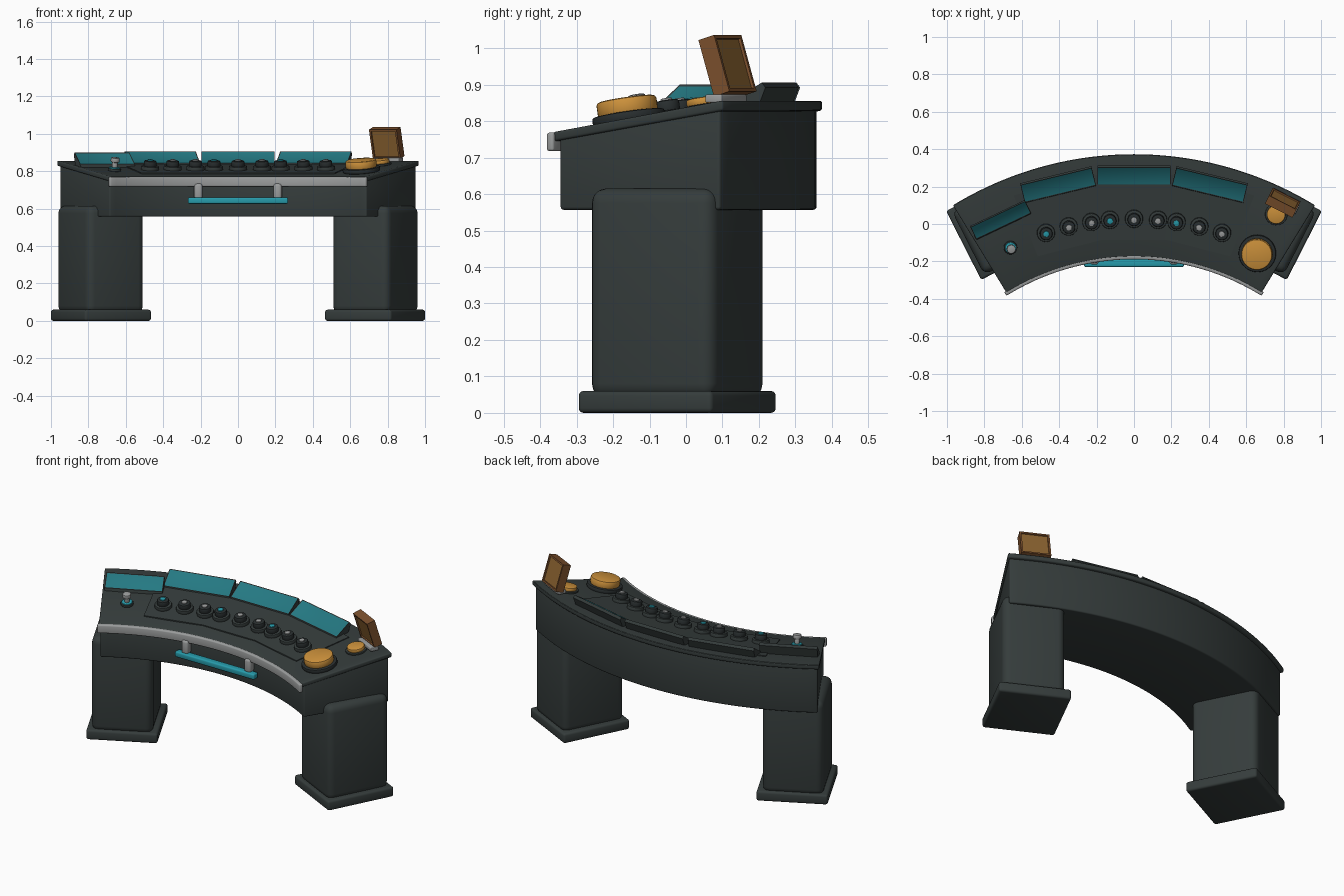
import bpy, bmesh, math
from mathutils import Matrix, Vector

if "Cube" in bpy.data.objects:
    bpy.data.objects.remove(bpy.data.objects["Cube"])

CY = -1.48                      # centre of the desk arcs
R0, R1 = 1.305, 1.853           # inner and outer radius of the worktop
Z0, Z1 = 0.77, 0.857            # worktop height at inner and outer edge
SLOPE = math.atan2(Z1 - Z0, R1 - R0)


def mat(name, rgb):
    m = bpy.data.materials.new(name)
    m.diffuse_color = (*rgb, 1)
    m.use_nodes = True
    m.node_tree.nodes["Principled BSDF"].inputs["Base Color"].default_value = m.diffuse_color
    return m


DARK = mat("dark_grey", (0.036, 0.046, 0.045))
BLACK = mat("near_black", (0.022, 0.028, 0.029))
SCREEN = mat("deep_teal", (0.018, 0.19, 0.225))
TEAL = mat("bright_teal", (0.02, 0.33, 0.41))
SILVER = mat("silver", (0.33, 0.34, 0.34))
ORANGE = mat("orange", (0.62, 0.29, 0.045))
BROWN = mat("brown", (0.20, 0.08, 0.026))
TAN = mat("tan_brown", (0.26, 0.125, 0.03))


def surf(r):
    return Z0 + (r - R0) * math.tan(SLOPE)


def place(deg, r, z=None, tilt=True):
    """Frame on the worktop at an angle and radius, local y pointing outward."""
    a = math.radians(deg)
    m = Matrix.Translation((r * math.sin(a), CY + r * math.cos(a), surf(r) if z is None else z))
    m = m @ Matrix.Rotation(-a, 4, 'Z')
    return m @ Matrix.Rotation(SLOPE, 4, 'X') if tilt else m


def finish(bm, name, materials, matrix=Matrix(), bevel=0, segs=3):
    bmesh.ops.recalc_face_normals(bm, faces=bm.faces)
    if bevel:
        edges = [e for e in bm.edges if e.calc_face_angle(0) > 0.5]
        bmesh.ops.bevel(bm, geom=edges, offset=bevel, segments=segs, profile=0.5,
                        affect='EDGES', clamp_overlap=True)
    bm.transform(matrix)
    me = bpy.data.meshes.new(name)
    bm.to_mesh(me)
    bm.free()
    for m in materials:
        me.materials.append(m)
    ob = bpy.data.objects.new(name, me)
    bpy.context.collection.objects.link(ob)
    return ob


def sweep(name, profile, half_deg, steps, m, bevel=0):
    """Sweep a closed (radius, height) profile along the desk arc."""
    bm = bmesh.new()
    rings = []
    for i in range(steps + 1):
        a = math.radians(half_deg * (2 * i / steps - 1))
        rings.append([bm.verts.new((r * math.sin(a), CY + r * math.cos(a), z)) for r, z in profile])
    n = len(profile)
    for p, q in zip(rings, rings[1:]):
        for k in range(n):
            bm.faces.new((p[k], p[(k + 1) % n], q[(k + 1) % n], q[k]))
    bm.faces.new(rings[0])
    bm.faces.new(rings[-1][::-1])
    return finish(bm, name, [m], bevel=bevel)


def box(name, size, m, matrix, bevel=0, segs=3):
    bm = bmesh.new()
    bmesh.ops.create_cube(bm, size=1, matrix=Matrix.Diagonal((*size, 1)))
    return finish(bm, name, [m], matrix, bevel, segs)


def disc(name, radius, z0, z1, m, matrix, bevel=0.004, sides=32):
    bm = bmesh.new()
    bmesh.ops.create_cone(bm, cap_ends=True, segments=sides, radius1=radius, radius2=radius,
                          depth=z1 - z0, matrix=Matrix.Translation((0, 0, (z0 + z1) / 2)))
    return finish(bm, name, [m], matrix, bevel, 2)


def screen(name, width, matrix, depth_scale=1):
    """Tilted casing with an inset display on its sloping face."""
    prof = [(-.058, -.014), (-.053, .005), (.043, .067), (.053, .053), (.032, -.002)]
    bm = bmesh.new()
    ends = [[bm.verts.new((s * width / 2, y * depth_scale, z)) for y, z in prof] for s in (-1, 1)]
    n = len(prof)
    for k in range(n):
        f = bm.faces.new((ends[0][k], ends[0][(k + 1) % n], ends[1][(k + 1) % n], ends[1][k]))
        if k == 1:
            display = f
    bm.faces.new(ends[0])
    bm.faces.new(ends[1])
    bmesh.ops.recalc_face_normals(bm, faces=bm.faces)
    bmesh.ops.inset_region(bm, faces=[display], thickness=0.006, depth=-0.002)
    display.material_index = 1
    return finish(bm, name, [DARK, SCREEN], matrix)


# Curved desk body, worktop and front trim
sweep("desk_body", [(1.325, .557), (1.325, .755), (1.838, .838), (1.838, .557)], 31.2, 40, DARK, .008)
sweep("worktop", [(R0, Z0 - .026), (R0, Z0), (R1, Z1), (R1, Z1 - .028)], 31.5, 40, DARK, .007)
sweep("front_trim", [(1.291, .718), (1.291, .768), (1.314, .770), (1.314, .718)], 31.9, 40, SILVER, .007)
sweep("control_plate", [(1.405, surf(1.405) - .004), (1.405, surf(1.405) + .005),
                        (1.755, surf(1.755) + .005), (1.755, surf(1.755) - .004)], 21.5, 3, DARK)

# Pedestal legs and feet
for s, side in ((-1, "left"), (1, "right")):
    turn = Matrix.Rotation(-s * math.radians(27), 4, 'Z')
    box(side + "_leg", (.342, .382, .575), DARK,
        Matrix.Translation((s * .735, -.024, .328)) @ turn, .04, 4)
    box(side + "_foot", (.399, .413, .06), DARK,
        Matrix.Translation((s * .733, -.024, .03)) @ turn, .013)

# Front handle with two brackets
box("handle_bar", (.535, .042, .034), TEAL, Matrix.Translation((0, -.208, .643)), .008)
for s in (-1, 1):
    box("handle_bracket", (.044, .045, .085), SILVER, Matrix.Translation((s * .212, -.195, .692)), .014)

# Row of screens and the separate left screen
for a in (-13.5, 0, 13.5):
    screen("screen", .392, place(a, 1.74, tilt=False))
screen("side_screen", .325, place(-25.4, 1.664, surf(1.664) + .006, False), .74)

# Arc of push buttons
caps = [TEAL, SILVER, SILVER, TEAL, SILVER, SILVER, TEAL, SILVER, SILVER]
for a, cap in zip((-18.2, -13.4, -8.7, -4.9, 0, 4.9, 8.7, 13.4, 18.2), caps):
    m = place(a, 1.51)
    disc("button_base", .048, 0, .026, DARK, m)
    disc("button_collar", .034, .02, .055, BLACK, m, .007)
    disc("button_cap", .016, .05, .061, cap, m, .003, 20)

# Left switch
m = place(-26, 1.507)
disc("switch_base", .036, 0, .014, DARK, m)
disc("switch_ring", .030, .01, .020, TEAL, m)
disc("switch_stem", .015, .01, .05, SILVER, m, .002, 20)
disc("switch_knob", .024, .046, .072, SILVER, m, .006, 24)

# Large and small orange buttons
m = place(26.5, 1.48)
disc("large_button_base", .100, 0, .024, BLACK, m, .006, 40)
disc("large_button", .083, .02, .064, ORANGE, m, .009, 40)
m = place(26.4, 1.712)
disc("small_button_base", .060, 0, .010, DARK, m, .003)
disc("small_button", .050, .008, .030, ORANGE, m, .006)

# Leaning flap with recessed panels front and back
bm = bmesh.new()
bmesh.ops.create_cube(bm, size=1, matrix=Matrix.Diagonal((.165, .05, .162, 1)))
for f in [f for f in bm.faces if abs(f.normal.y) > .9]:
    bmesh.ops.inset_region(bm, faces=[f], thickness=.014, depth=0)
    bmesh.ops.inset_region(bm, faces=[f], thickness=.002, depth=-.007)
    f.material_index = 1
lean = Matrix.Translation((.795, .114, .952)) @ Matrix.Rotation(-math.radians(27), 4, 'Z')
finish(bm, "flap", [BROWN, TAN], lean @ Matrix.Rotation(math.radians(17), 4, 'X'))
box("flap_hinge", (.155, .05, .022), SILVER, lean @ Matrix.Translation((.01, .0, -.09)), .004)

# Smooth shading with sharp edges kept
bpy.ops.object.select_all(action='SELECT')
bpy.context.view_layer.objects.active = bpy.context.scene.objects[0]
bpy.ops.object.shade_smooth_by_angle(angle=math.radians(32))
